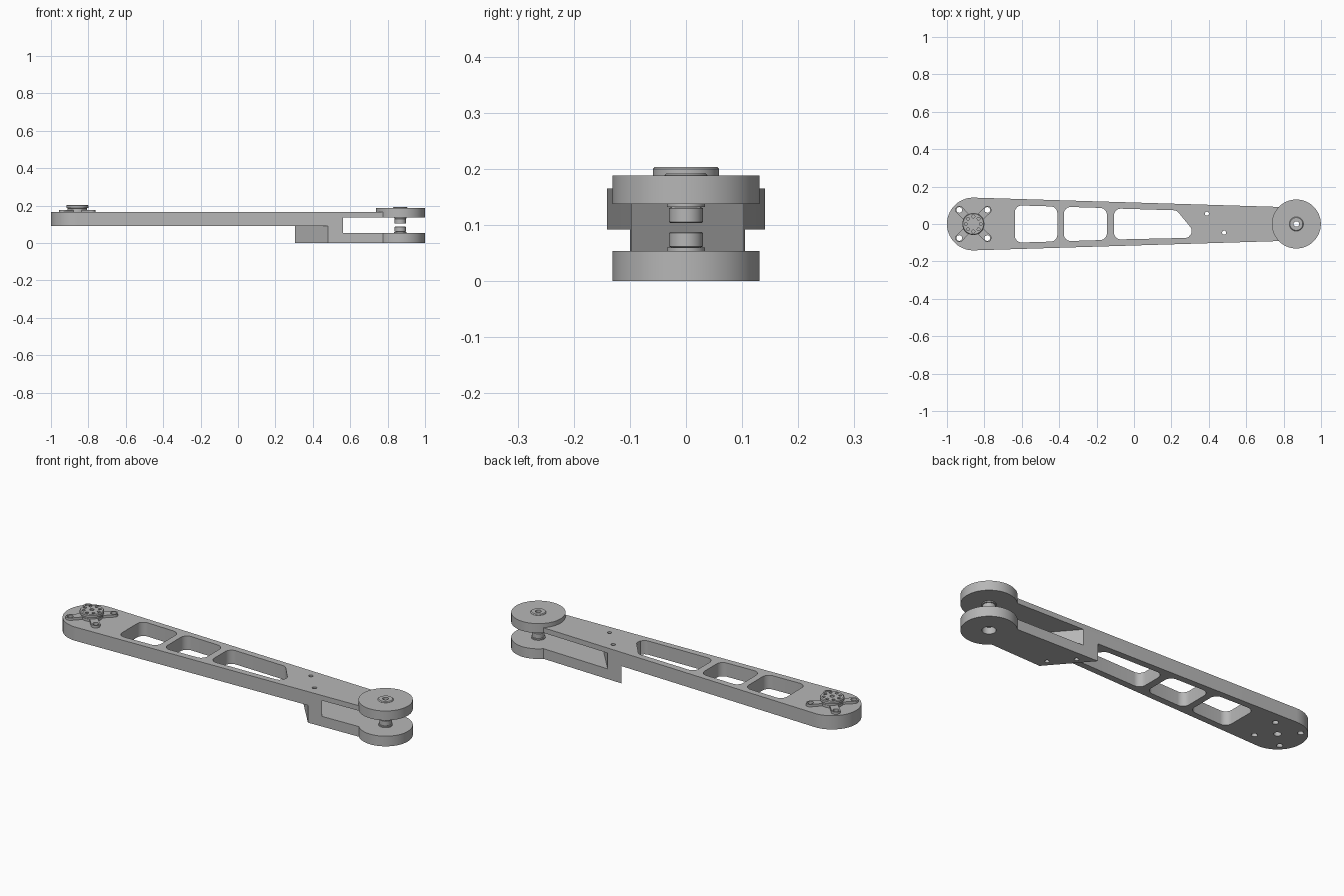
import bpy, bmesh
from math import pi, sin, cos, tan, atan
from mathutils import Vector

cube = bpy.data.objects.get("Cube")
if cube:
    bpy.data.objects.remove(cube, do_unlink=True)

metal = bpy.data.materials.new("grey metal")
metal.use_nodes = True
GREY = (0.47, 0.47, 0.47, 1)
metal.diffuse_color = GREY
metal.node_tree.nodes["Principled BSDF"].inputs["Base Color"].default_value = GREY

MOUNT_X, PIVOT_X = -0.859, 0.868


def finish(name, bm):
    bmesh.ops.recalc_face_normals(bm, faces=bm.faces)
    mesh = bpy.data.meshes.new(name)
    bm.to_mesh(mesh)
    bm.free()
    mesh.materials.append(metal)
    obj = bpy.data.objects.new(name, mesh)
    bpy.context.scene.collection.objects.link(obj)
    return obj


def prism(name, outline, z0, z1):
    """Extrude a flat outline from z0 to z1."""
    bm = bmesh.new()
    low = [bm.verts.new((p[0], p[1], z0)) for p in outline]
    high = [bm.verts.new((p[0], p[1], z1)) for p in outline]
    bm.faces.new(low)
    bm.faces.new(high)
    n = len(low)
    for i in range(n):
        j = (i + 1) % n
        bm.faces.new((low[i], low[j], high[j], high[i]))
    return finish(name, bm)


def arc(cx, cy, r, a0, a1, n):
    return [(cx + r * cos(a0 + (a1 - a0) * i / n),
             cy + r * sin(a0 + (a1 - a0) * i / n)) for i in range(n + 1)]


def disc(name, x, y, r, z0, z1, n=32):
    return prism(name, arc(x, y, r, 0, 2 * pi, n)[:-1], z0, z1)


def lathe(name, profile, x, n=40):
    """Turn a closed (radius, z) profile about a vertical axis."""
    bm = bmesh.new()
    rings = [[bm.verts.new((x + r * cos(2 * pi * i / n), r * sin(2 * pi * i / n), z))
              for i in range(n)] for r, z in profile]
    for k, ring in enumerate(rings):
        nxt = rings[(k + 1) % len(rings)]
        for i in range(n):
            j = (i + 1) % n
            bm.faces.new((ring[i], ring[j], nxt[j], nxt[i]))
    return finish(name, bm)


def rounded(corners, r, steps=6):
    """Fillet every corner of a polygon."""
    pts = [Vector(c) for c in corners]
    out = []
    for i, p in enumerate(pts):
        u = (pts[i - 1] - p).normalized()
        v = (pts[(i + 1) % len(pts)] - p).normalized()
        half = u.angle(v) / 2
        centre = p + (u + v).normalized() * (r / sin(half))
        start = p + u * (r / tan(half)) - centre
        end = p + v * (r / tan(half)) - centre
        for s in range(steps + 1):
            d = start.lerp(end, s / steps).normalized() * r
            out.append(tuple(centre + d))
    return out


def combine(obj, other, operation="DIFFERENCE"):
    """Apply a boolean and drop the second object."""
    mod = obj.modifiers.new("cut", "BOOLEAN")
    mod.operation = operation
    mod.solver = "EXACT"
    mod.object = other
    bpy.context.view_layer.objects.active = obj
    bpy.ops.object.modifier_apply(modifier=mod.name)
    bpy.data.objects.remove(other, do_unlink=True)


def smooth(obj):
    bpy.ops.object.select_all(action="DESELECT")
    obj.select_set(True)
    bpy.context.view_layer.objects.active = obj
    bpy.ops.object.shade_smooth_by_angle(angle=0.5)


# Tapered beam with a round end
slope = atan(0.0305)
R = 0.141
half_end = R / cos(slope) - (PIVOT_X - MOUNT_X) * tan(slope)
outline = arc(MOUNT_X, 0, R, pi / 2 - slope, 3 * pi / 2 + slope, 40)
outline += [(PIVOT_X, -half_end), (PIVOT_X, half_end)]
arm = prism("arm_body", outline, 0, 0.165)

# Underside relief and fork slot, both ending on parallel diagonals
combine(arm, prism("relief", [(-1.2, 0.3), (0.137, 0.3), (0.653, -0.3), (-1.2, -0.3)], -0.1, 0.092))
combine(arm, prism("slot", [(0.219, 0.3), (1.2, 0.3), (1.2, -0.3), (0.735, -0.3)], 0.054, 0.138))

# Fork discs
for z0, z1 in ((0, 0.054), (0.138, 0.188)):
    combine(arm, disc("fork_disc", PIVOT_X, 0, 0.131, z0, z1, 64), "UNION")

# Lightening windows
windows = [
    [(-0.637, 0.1), (-0.41, 0.093), (-0.41, -0.093), (-0.637, -0.1)],
    [(-0.375, 0.092), (-0.145, 0.085), (-0.145, -0.085), (-0.375, -0.092)],
    [(-0.107, 0.083), (0.228, 0.073), (0.348, -0.073), (-0.107, -0.083)],
]
for corners in windows:
    combine(arm, prism("window", rounded(corners, 0.036), 0.05, 0.25))

# Screw, centre and pivot holes
screws = [(MOUNT_X + sx * 0.075, sy * 0.075) for sx in (-1, 1) for sy in (-1, 1)]
for x, y in screws:
    combine(arm, disc("hole", x, y, 0.015, 0.05, 0.25, 24))
combine(arm, disc("hole", MOUNT_X, 0, 0.018, 0.05, 0.25, 24))
for x, y in ((0.39, 0.055), (0.482, -0.046)):
    combine(arm, disc("hole", x, y, 0.011, -0.1, 0.25, 20))
combine(arm, disc("hole", PIVOT_X, 0, 0.02, -0.1, 0.25))
combine(arm, disc("counterbore", PIVOT_X, 0, 0.033, -0.1, 0.035))
smooth(arm)

# Pivot bushings, mirrored between the fork discs, and the top boss
bushing = [(0.0145, 0.155), (0.0145, 0.104), (0.028, 0.104), (0.03, 0.106),
           (0.03, 0.13), (0.026, 0.132), (0.034, 0.132), (0.034, 0.155)]
smooth(lathe("upper_bushing", bushing, PIVOT_X))
smooth(lathe("lower_bushing", [(r, 0.192 - z) for r, z in bushing], PIVOT_X))
smooth(lathe("pivot_boss", [(0.0145, 0.18), (0.038, 0.18), (0.038, 0.189),
                            (0.034, 0.193), (0.0145, 0.193)], PIVOT_X))

# Four-armed motor bracket
star = []
for k in range(4):
    a = pi / 4 + k * pi / 2
    star += arc(MOUNT_X + 0.106 * cos(a), 0.106 * sin(a), 0.022, a - 1.7, a + 1.7, 12)
    star += arc(MOUNT_X, 0, 0.054, a + pi / 4 - 0.4, a + pi / 4 + 0.4, 4)
bracket = prism("motor_bracket", star, 0.165, 0.178)
for x, y in screws:
    combine(bracket, disc("hole", x, y, 0.015, 0.1, 0.25, 24))
smooth(bracket)

# Motor hub with a ring of small holes
hub = lathe("motor_hub", [(0.011, 0.17), (0.052, 0.17), (0.052, 0.186), (0.059, 0.188),
                          (0.059, 0.2), (0.055, 0.204), (0.011, 0.204)], MOUNT_X)
for k in range(8):
    a = k * pi / 4
    combine(hub, disc("hole", MOUNT_X + 0.04 * cos(a), 0.04 * sin(a), 0.008, 0.192, 0.25, 14))
smooth(hub)
smooth(disc("hub_core", MOUNT_X, 0, 0.013, 0.172, 0.198, 20))
